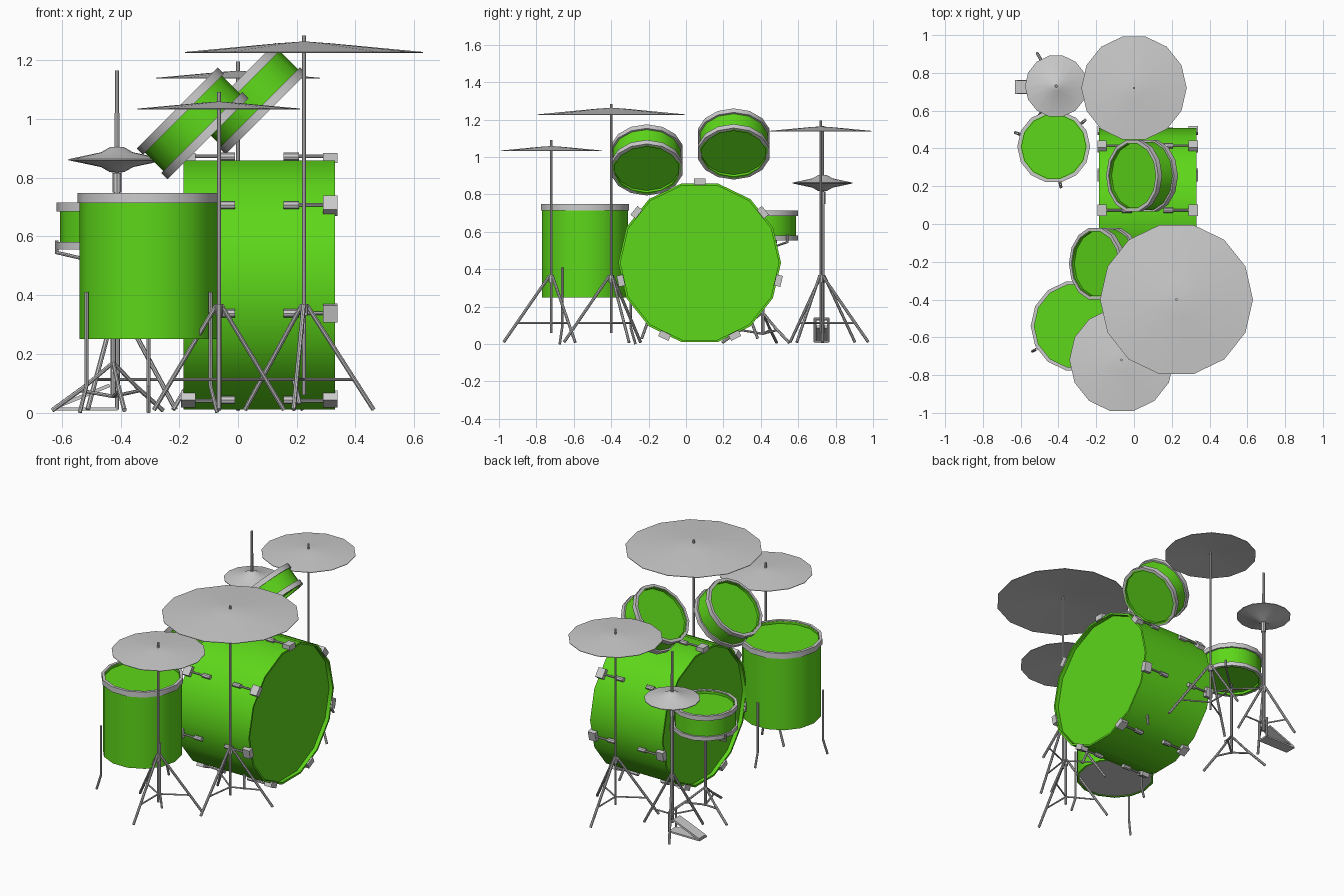
import bpy, bmesh
from math import pi, sin, cos, radians
from mathutils import Vector, Matrix

if "Cube" in bpy.data.objects:
    bpy.data.objects.remove(bpy.data.objects["Cube"])

SIDES = 14
green = bpy.data.materials.new("green_shell")
green.diffuse_color = (0.11, 0.68, 0.01, 1)
green.use_nodes = True
green.node_tree.nodes["Principled BSDF"].inputs["Base Color"].default_value = green.diffuse_color


def finish(name, bm, mat=None, angle=35):
    bmesh.ops.remove_doubles(bm, verts=bm.verts, dist=1e-5)
    bmesh.ops.recalc_face_normals(bm, faces=bm.faces)
    me = bpy.data.meshes.new(name)
    bm.to_mesh(me)
    bm.free()
    ob = bpy.data.objects.new(name, me)
    bpy.context.collection.objects.link(ob)
    if mat:
        me.materials.append(mat)
    bpy.ops.object.select_all(action='DESELECT')
    ob.select_set(True)
    bpy.context.view_layer.objects.active = ob
    bpy.ops.object.shade_smooth_by_angle(angle=radians(angle))
    return ob


def lathe(name, profile, m, mat=None, closed=False, phase=0.0):
    """Spin a (radius, height) profile around the local z of matrix m."""
    bm = bmesh.new()
    rings = [[bm.verts.new(m @ Vector((r * cos(2 * pi * i / SIDES + phase),
                                       r * sin(2 * pi * i / SIDES + phase), z)))
              for i in range(SIDES)] for r, z in profile]
    pairs = list(zip(rings, rings[1:])) + ([(rings[-1], rings[0])] if closed else [])
    for a, b in pairs:
        for i in range(SIDES):
            j = (i + 1) % SIDES
            bm.faces.new((a[i], a[j], b[j], b[i]))
    return finish(name, bm, mat)


def rod(bm, a, b, r, r2=None, seg=8):
    a, b = Vector(a), Vector(b)
    d = b - a
    m = Matrix.Translation((a + b) / 2) @ d.to_track_quat('Z', 'Y').to_matrix().to_4x4()
    bmesh.ops.create_cone(bm, cap_ends=True, segments=seg, radius1=r,
                          radius2=r if r2 is None else r2, depth=d.length, matrix=m)


def box(bm, size, m):
    bmesh.ops.create_cube(bm, size=1, matrix=m @ Matrix.Diagonal((*size, 1)))


def polar(c, r, deg, z):
    return Vector((c[0] + r * cos(radians(deg)), c[1] + r * sin(radians(deg)), z))


def shell(name, r, h, m, inset=0.015, phase=0.0):
    t = 0.012
    lathe(name, [(0, h - inset), (r - t, h - inset), (r - t, h), (r, h), (r, 0),
                 (r - t, 0), (r - t, inset), (0, inset)], m, green, phase=phase)


def rim(name, r, z0, z1, m):
    lathe(name, [(r, z0), (r, z1), (r - 0.018, z1), (r - 0.018, z0)], m, closed=True)


# Bass drum lying along x, with recessed heads
bass_m = Matrix.Translation((-0.185, 0.073, 0.435)) @ Matrix.Rotation(pi / 2, 4, 'Y')
shell("bass_drum", 0.435, 0.515, bass_m, 0.025, pi / SIDES)

# Claws, tension rods and lugs, seven per end
bm = bmesh.new()
for k in range(7):
    turn = Matrix.Translation((0.0725, 0.073, 0.435)) @ Matrix.Rotation(2 * pi * k / 7, 4, 'X')
    for s in (-1, 1):
        box(bm, (0.05, 0.06, 0.035), turn @ Matrix.Translation((s * 0.242, 0, 0.432)))
        rod(bm, turn @ Vector((s * 0.22, 0, 0.438)), turn @ Vector((s * 0.12, 0, 0.438)), 0.006)
        rod(bm, turn @ Vector((s * 0.135, 0, 0.436)), turn @ Vector((s * 0.083, 0, 0.436)), 0.014)
finish("bass_drum_claws", bm)

# Bass drum spurs
bm = bmesh.new()
for s in (-1, 1):
    rod(bm, (0.185, 0.073 + s * 0.27, 0.14), (0.21, 0.073 + s * 0.31, 0.03), 0.008)
finish("bass_drum_spurs", bm)

# Two tilted rack toms
for name, top in (("front_tom", (-0.207, -0.21, 1.037)), ("rear_tom", (-0.01, 0.255, 1.122))):
    m = (Matrix.Translation(top) @ Matrix.Rotation(-pi / 4, 4, 'Y')
         @ Matrix.Translation((0, 0, -0.148)))
    shell(name, 0.185, 0.144, m)
    rim(name + "_bottom_rim", 0.195, 0, 0.03, m)
    rim(name + "_top_rim", 0.195, 0.118, 0.148, m)

# Floor tom with bent legs
ft = (-0.305, -0.54)
m = Matrix.Translation((*ft, 0.25))
shell("floor_tom", 0.235, 0.493, m)
rim("floor_tom_rim", 0.242, 0.463, 0.498, m)
lathe("floor_tom_bottom_head", [(0, 0.004), (0.225, 0.004)], m)
bm = bmesh.new()
for a in (90, 210, 330):
    rod(bm, polar(ft, 0.244, a, 0.41), polar(ft, 0.244, a, 0.09), 0.007)
    rod(bm, polar(ft, 0.244, a, 0.09), polar(ft, 0.27, a, 0.0), 0.007)
finish("floor_tom_legs", bm)

# Snare drum
sn = (-0.425, 0.41)
m = Matrix.Translation((*sn, 0.555))
shell("snare_drum", 0.182, 0.155, m)
rim("snare_bottom_rim", 0.193, 0, 0.026, m)
rim("snare_top_rim", 0.193, 0.13, 0.16, m)

# Snare stand: post, basket arms and low tripod
bm = bmesh.new()
rod(bm, (*sn, 0.05), (*sn, 0.53), 0.009)
for a in (160, 280, 40):
    rod(bm, polar(sn, 0, a, 0.50), polar(sn, 0.205, a, 0.545), 0.006)
    rod(bm, polar(sn, 0.205, a, 0.54), polar(sn, 0.205, a, 0.585), 0.006)
    rod(bm, polar(sn, 0, a, 0.17), polar(sn, 0.12, a, 0.075), 0.007)
    rod(bm, polar(sn, 0, a, 0.055), polar(sn, 0.12, a, 0.075), 0.006)
    rod(bm, polar(sn, 0.10, a, 0.09), polar(sn, 0.22, a, 0.008), 0.008)
finish("snare_stand", bm)


def tripod(name, c, top, angle, foot=0.255):
    bm = bmesh.new()
    rod(bm, (*c, 0.06), (*c, top), 0.007)
    rod(bm, (*c, 0.33), (*c, 0.37), 0.014)
    for a in (angle, angle + 120, angle + 240):
        rod(bm, polar(c, 0.01, a, 0.365), polar(c, foot, a, 0.01), 0.008)
        rod(bm, polar(c, 0, a, 0.112), polar(c, foot * 0.73, a, 0.112), 0.005)
    return bm


# Cymbals on tripod stands
for name, c, r, z, angle in (("left_crash", (-0.065, -0.72), 0.277, 1.035, 30),
                             ("ride", (0.225, -0.40), 0.405, 1.228, 22),
                             ("right_crash", (0.0, 0.72), 0.279, 1.14, 90)):
    h = 0.024 + 0.012 * (r > 0.3)
    lathe(name + "_cymbal", [(0, h), (r * 0.22, h * 0.82), (r, 0), (r, -0.003),
                             (r * 0.22, h * 0.82 - 0.006), (0, h - 0.006)],
          Matrix.Translation((*c, z)))
    finish(name + "_stand", tripod(name, c, z + 0.056, angle))

# Hi-hat pair
hh = (-0.412, 0.73)
for name, s in (("hihat_top", 1), ("hihat_bottom", -1)):
    lathe(name, [(0, s * 0.045), (0.025, s * 0.042), (0.055, s * 0.025), (0.165, s * 0.002),
                 (0.165, 0), (0.05, s * 0.018), (0, s * 0.036)], Matrix.Translation((*hh, 0.861)))

# Hi-hat stand with clutch and pedal
bm = tripod("hihat_stand", hh, 1.165, 0, 0.2)
rod(bm, (*hh, 0.06), (*hh, 0.75), 0.010)
rod(bm, (*hh, 0.75), (*hh, 0.815), 0.015)
rod(bm, (*hh, 0.90), (*hh, 1.02), 0.009)
finish("hihat_stand", bm)
bm = bmesh.new()
box(bm, (0.2, 0.07, 0.012), Matrix.Translation((-0.53, 0.725, 0.055))
    @ Matrix.Rotation(radians(-22), 4, 'Y'))
box(bm, (0.22, 0.075, 0.01), Matrix.Translation((-0.52, 0.725, 0.012)))
for s in (-1, 1):
    rod(bm, (-0.412, 0.725 + s * 0.035, 0.01), (-0.412, 0.725 + s * 0.035, 0.14), 0.007)
rod(bm, (-0.412, 0.685, 0.135), (-0.412, 0.765, 0.135), 0.008)
finish("hihat_pedal", bm)
